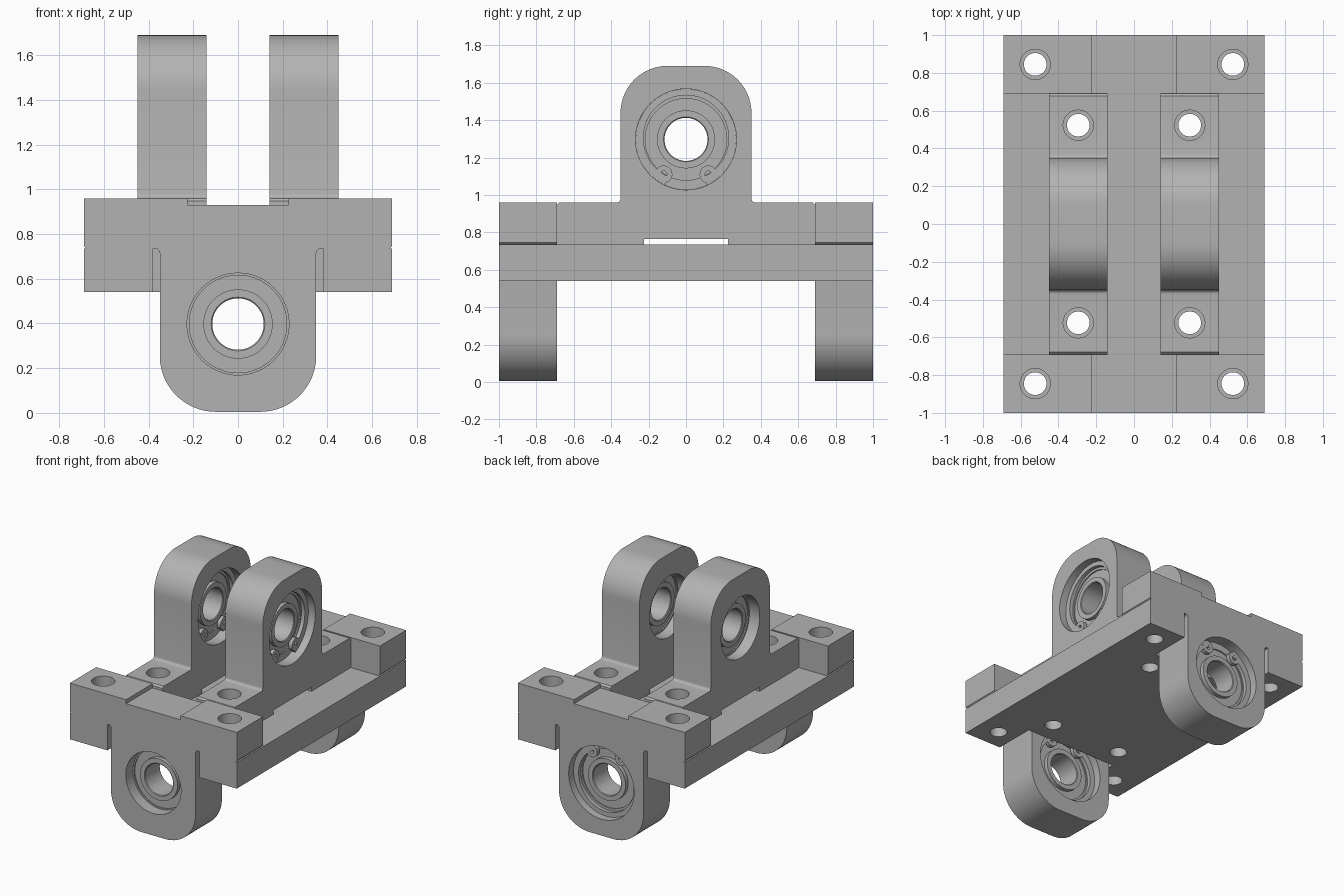
import bpy, bmesh
from math import sin, cos, pi, radians
from mathutils import Matrix, Vector

if "Cube" in bpy.data.objects:
    bpy.data.objects.remove(bpy.data.objects["Cube"])

GREY = (0.45, 0.45, 0.45, 1)
metal = bpy.data.materials.new("grey metal")
metal.use_nodes = True
metal.diffuse_color = GREY
metal.node_tree.nodes["Principled BSDF"].inputs["Base Color"].default_value = GREY

MID = 0.8475        # height of the middle of the bracket feet
FOOT = 0.1125       # half the foot height
LUG = 0.155         # half the bracket thickness
AXLE = 0.45         # bore centre above the foot centre


def link(name, mesh):
    ob = bpy.data.objects.new(name, mesh)
    bpy.context.collection.objects.link(ob)
    return ob


def extrude(name, points, low, high, place):
    """Prism from a 2D outline; place(u, v, depth) gives 3D coordinates."""
    bm = bmesh.new()
    face = bm.faces.new([bm.verts.new(place(u, v, low)) for u, v in points])
    side = bmesh.ops.extrude_face_region(bm, geom=[face])
    shift = Vector(place(0, 0, high)) - Vector(place(0, 0, low))
    bmesh.ops.translate(bm, vec=shift,
                        verts=[g for g in side["geom"] if isinstance(g, bmesh.types.BMVert)])
    bmesh.ops.recalc_face_normals(bm, faces=bm.faces)
    mesh = bpy.data.meshes.new(name)
    bm.to_mesh(mesh)
    bm.free()
    mesh.materials.append(metal)
    return link(name, mesh)


def arc(cu, cv, r, start, end, steps):
    return [(cu + r * cos(radians(start + (end - start) * i / steps)),
             cv + r * sin(radians(start + (end - start) * i / steps)))
            for i in range(steps + 1)]


def circle(cu, cv, r, steps=64):
    return arc(cu, cv, r, 0, 360, steps)[:-1]


def along_x(u, v, d):
    return (d, u, v)


def along_z(u, v, d):
    return (u, v, d)


def cut(ob, cutters):
    """Subtract the cutters, bake the result and remove them."""
    for c in cutters:
        c.hide_render = True
        mod = ob.modifiers.new("cut", 'BOOLEAN')
        mod.operation, mod.solver, mod.object = 'DIFFERENCE', 'EXACT', c
    graph = bpy.context.evaluated_depsgraph_get()
    baked = bpy.data.meshes.new_from_object(ob.evaluated_get(graph))
    ob.modifiers.clear()
    ob.data = baked
    for c in cutters:
        bpy.data.objects.remove(c)


def smooth(ob):
    bpy.ops.object.select_all(action='DESELECT')
    ob.select_set(True)
    bpy.context.view_layer.objects.active = ob
    bpy.ops.object.shade_smooth_by_angle(angle=radians(30))


def bracket():
    # half outline from the foot recess to the rounded crown, then mirrored
    half = [(0.225, -FOOT + 0.03), (0.225, -FOOT), (0.69, -FOOT),
            (0.69, FOOT - 0.012), (0.678, FOOT)]
    half += arc(0.37, FOOT + 0.02, 0.02, 270, 180, 4)
    half += arc(0.10, 0.5925, 0.25, 0, 90, 16)
    outline = half + [(-u, v) for u, v in reversed(half)]
    body = extrude("bracket", outline, -LUG, LUG, along_x)
    # stepped bore and two bolt holes
    cut(body, [extrude("shoulder_cutter", circle(0, AXLE, 0.228), -0.3, 0.3, along_x),
               extrude("seat_cutter", circle(0, AXLE, 0.27), -0.07, 0.3, along_x)]
        + [extrude("bolt_cutter", circle(0, s * 0.523, 0.08, 40), -0.3, 0.3, along_z)
           for s in (-1, 1)])
    return body


def bearing():
    # lathed section: proud inner ring, recessed seal, outer ring
    half = [(0.115, 0.085), (0.12, 0.09), (0.155, 0.09), (0.155, 0.06),
            (0.218, 0.06), (0.218, 0.069), (0.2695, 0.069)]
    section = half + [(r, -a) for r, a in reversed(half)]
    bm = bmesh.new()
    verts = [bm.verts.new((a, 0, r)) for r, a in section]
    edges = [bm.edges.new((verts[i - 1], v)) for i, v in enumerate(verts)]
    bmesh.ops.spin(bm, geom=verts + edges, cent=(0, 0, 0), axis=(1, 0, 0),
                   angle=2 * pi, steps=64, use_merge=True)
    bmesh.ops.remove_doubles(bm, verts=bm.verts, dist=0.0001)
    bmesh.ops.translate(bm, vec=(0, 0, AXLE), verts=bm.verts)
    bmesh.ops.recalc_face_normals(bm, faces=bm.faces)
    mesh = bpy.data.meshes.new("bearing")
    bm.to_mesh(mesh)
    bm.free()
    mesh.materials.append(metal)
    return link("bearing", mesh)


def retaining_clip():
    # open spring ring, thinner towards the gap
    ring = arc(0, AXLE, 0.2695, -65, 245, 56) + arc(0, AXLE + 0.008, 0.228, 245, -65, 56)
    return extrude("retaining_clip", ring, 0.07, 0.098, along_x)


def clip_ear(s):
    # rounded ear with a plier hole
    ear = extrude("clip_ear", circle(s * 0.12, AXLE - 0.187, 0.047, 32), 0.071, 0.099, along_x)
    cut(ear, [extrude("plier_cutter", circle(s * 0.12, AXLE - 0.187, 0.018, 20),
                      0.0, 0.2, along_x)])
    return ear


# one complete bearing bracket, its axle along x
parts = [bracket(), bearing(), retaining_clip(), clip_ear(-1), clip_ear(1)]
for p in parts:
    smooth(p)

# upper brackets stand upright; lower ones hang upside down with the axle along y
hang = Matrix(((0, 1, 0, 0), (1, 0, 0, 0), (0, 0, -1, 0), (0, 0, 0, 1)))
places = {
    "upper_left": Matrix.Translation((0.295, 0, MID)),
    "upper_right": Matrix.Translation((-0.295, 0, MID)),
    "lower_front": Matrix.Translation((0, -0.845, MID)) @ hang,
    "lower_back": Matrix.Translation((0, 0.845, MID)) @ hang,
}
for where, matrix in places.items():
    for p in parts:
        ob = link(where + "_" + p.name.split(".")[0], p.data)
        ob.matrix_world = matrix
for p in parts:
    bpy.data.objects.remove(p)

# base plate, notched at both ends for the hanging brackets
quarter = [(0.69, 1), (0.38, 1), (0.38, 0.685)]
front = [(x, -y) for x, y in reversed(quarter)]
outline = (quarter + [(-x, y) for x, y in reversed(quarter)]
           + [(-x, -y) for x, y in quarter] + front)
plate = extrude("base_plate", outline, 0.54, MID - FOOT, along_z)
cut(plate, [extrude("bolt_cutter", circle(sx * x, sy * y, 0.06, 40), 0.4, 0.8, along_z)
            for x, y in ((0.523, 0.845), (0.295, 0.523))
            for sx in (-1, 1) for sy in (-1, 1)])
smooth(plate)
